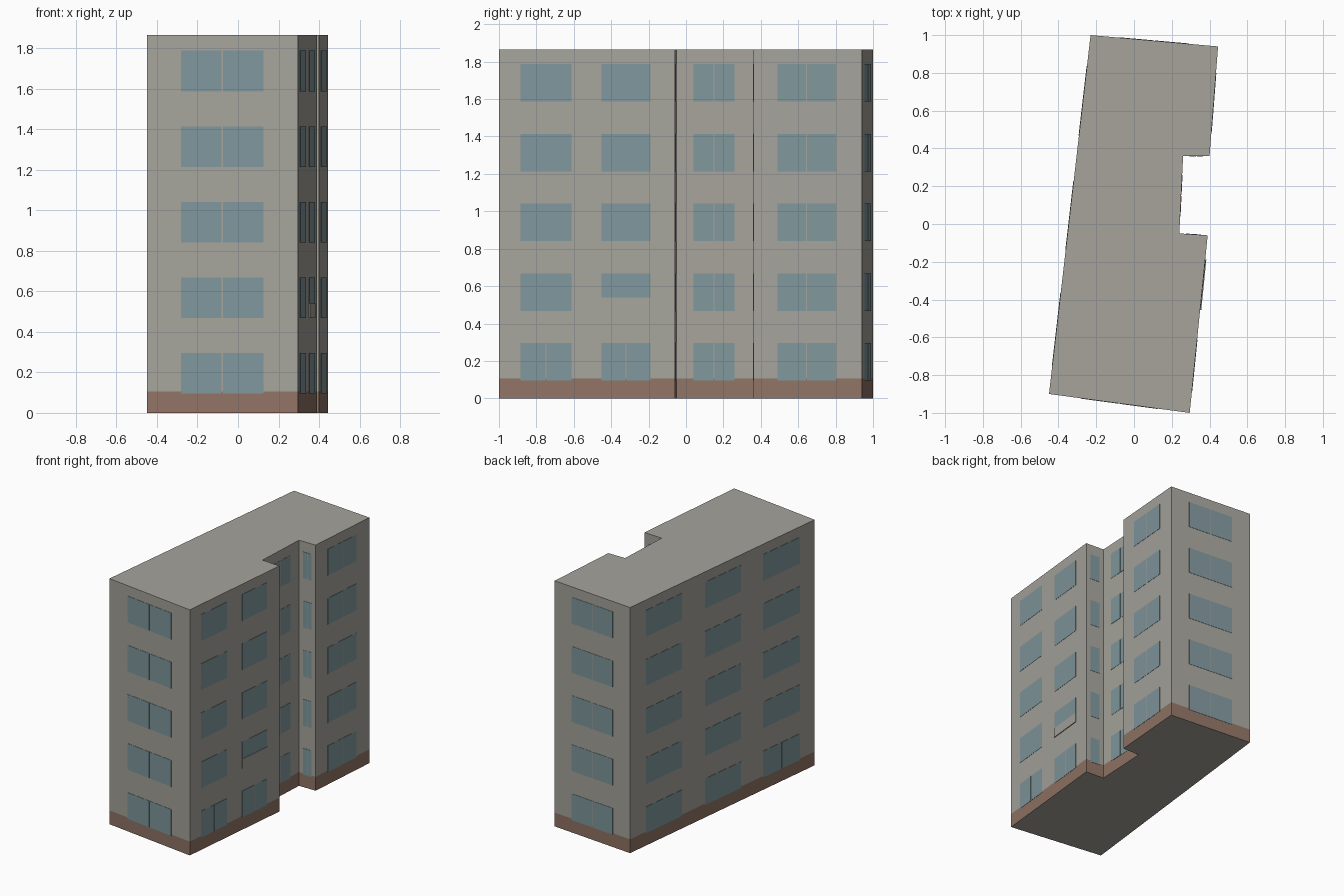
import bpy
import bmesh
from mathutils import Vector

cube = bpy.data.objects.get("Cube")
if cube:
    bpy.data.objects.remove(cube, do_unlink=True)

HEIGHT, PLINTH = 1.865, 0.105
FLOORS, STOREY = 5, 0.373
SILL, PANE_H = 0.095, 0.2


def material(name, rgb):
    mat = bpy.data.materials.new(name)
    mat.use_nodes = True
    color = (*rgb, 1)
    mat.diffuse_color = color
    mat.node_tree.nodes["Principled BSDF"].inputs["Base Color"].default_value = color
    return mat


wall_mat = material("concrete grey", (0.38, 0.37, 0.33))
plinth_mat = material("brick brown", (0.28, 0.175, 0.13))
glass_mat = material("blue grey glass", (0.215, 0.31, 0.335))

# Footprint corners, counter-clockwise from the front left
corners = [Vector(p) for p in (
    (-0.45, -0.9), (0.295, -1.0), (0.39, -0.06), (0.24, -0.05),
    (0.26, 0.36), (0.4, 0.36), (0.445, 0.94), (-0.23, 1.0))]


def finish(bm, name, mats):
    bmesh.ops.recalc_face_normals(bm, faces=bm.faces)
    mesh = bpy.data.meshes.new(name)
    bm.to_mesh(mesh)
    bm.free()
    for mat in mats:
        mesh.materials.append(mat)
    obj = bpy.data.objects.new(name, mesh)
    bpy.context.collection.objects.link(obj)
    return obj


def plate(bm, wall, start, end, z0, z1, depth):
    """Thin slab on a wall, between two fractions of the wall's length."""
    a, b = corners[wall], corners[(wall + 1) % len(corners)]
    along = (b - a).normalized()
    out = Vector((along.y, -along.x, 0))
    p, q = a.lerp(b, start), a.lerp(b, end)
    ring = [Vector((v.x, v.y, z)) for v, z in ((p, z0), (q, z0), (q, z1), (p, z1))]
    face = bm.faces.new([bm.verts.new(v + out * depth) for v in ring])
    sides = bmesh.ops.extrude_face_region(bm, geom=[face], use_keep_orig=True)
    moved = [g for g in sides["geom"] if isinstance(g, bmesh.types.BMVert)]
    bmesh.ops.translate(bm, verts=moved, vec=-out * (depth + 0.001))


# Building body: the footprint raised in two steps, plinth then walls
bm = bmesh.new()
top = bm.faces.new([bm.verts.new((c.x, c.y, 0)) for c in corners])
for i, step in enumerate((PLINTH, HEIGHT - PLINTH)):
    geom = bmesh.ops.extrude_face_region(bm, geom=[top], use_keep_orig=(i == 0))["geom"]
    top = next(g for g in geom if isinstance(g, bmesh.types.BMFace))
    bmesh.ops.translate(bm, verts=top.verts, vec=(0, 0, step))
bm.normal_update()
for f in bm.faces:
    upright = abs(f.normal.z) < 0.5
    f.material_index = int(upright and f.calc_center_median().z < PLINTH)
finish(bm, "building_body", [wall_mat, plinth_mat])

# Windows: name, wall, start and end fractions, number of floors with paired panes
windows = [
    ("front_windows", 0, 0.228, 0.772, FLOORS),
    ("right_front_windows_outer", 1, 0.123, 0.412, 1),
    ("right_front_windows_inner", 1, 0.583, 0.861, 1),
    ("recess_front_windows", 2, 0.24, 0.76, 0),
    ("recess_middle_windows", 3, 0.22, 0.756, FLOORS),
    ("recess_back_windows", 4, 0.24, 0.76, FLOORS),
    ("right_back_windows", 5, 0.224, 0.76, FLOORS),
    ("back_windows", 6, 0.228, 0.772, FLOORS),
    ("left_windows_back", 7, 0.086, 0.28, 0),
    ("left_windows_middle", 7, 0.405, 0.6, 0),
    ("left_windows_front", 7, 0.72, 0.92, 1),
]
for name, wall, start, end, paired in windows:
    bm = bmesh.new()
    length = (corners[(wall + 1) % len(corners)] - corners[wall]).length
    gap = 0.003 / length
    mid = (start + end) / 2
    for floor in range(FLOORS):
        z = SILL + floor * STOREY
        panes = [(start, mid - gap), (mid + gap, end)] if floor < paired else [(start, end)]
        for a, b in panes:
            plate(bm, wall, a, b, z, z + PANE_H, 0.002)
    finish(bm, name, [glass_mat])

# Shallow panel covering the foot of one window above the entrance
bm = bmesh.new()
plate(bm, 1, 0.58, 0.864, SILL + STOREY, 0.54, 0.006)
finish(bm, "entrance_panel", [wall_mat])
